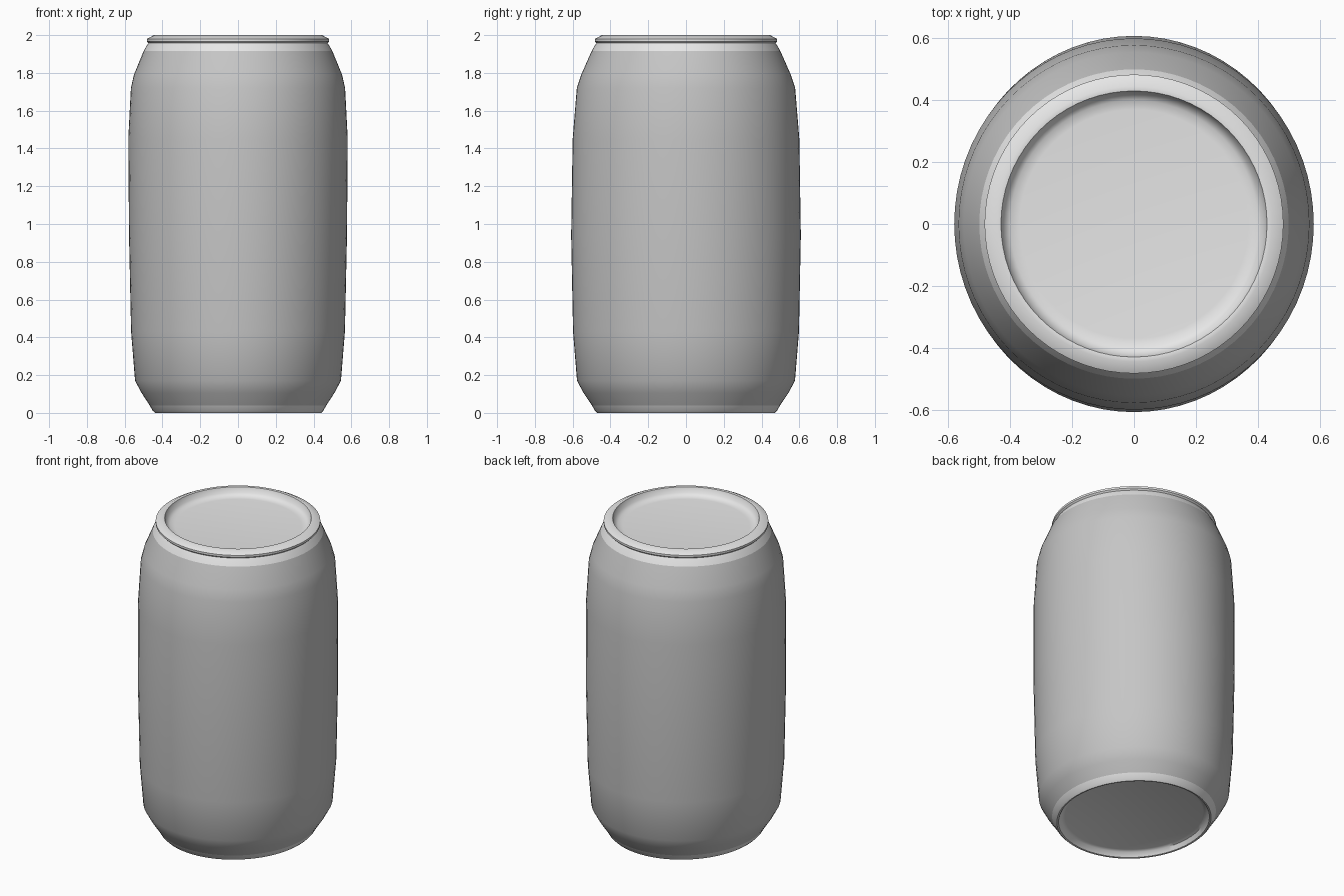
import bpy
import bmesh
import math

if "Cube" in bpy.data.objects:
    bpy.data.objects.remove(bpy.data.objects["Cube"])

SEGMENTS = 72


def make_material(name, grey):
    mat = bpy.data.materials.new(name)
    mat.diffuse_color = (grey, grey, grey, 1)
    mat.use_nodes = True
    mat.node_tree.nodes["Principled BSDF"].inputs["Base Color"].default_value = mat.diffuse_color
    return mat


def loft(name, rings, mat, cap_bottom=False, cap_top=False):
    """Skin a stack of elliptical rings given as (x radius, y radius, height)."""
    bm = bmesh.new()
    rows = []
    for rx, ry, z in rings:
        rows.append([bm.verts.new((rx * math.cos(a), ry * math.sin(a), z))
                     for a in (2 * math.pi * i / SEGMENTS for i in range(SEGMENTS))])
    for low, high in zip(rows, rows[1:]):
        for i in range(SEGMENTS):
            j = (i + 1) % SEGMENTS
            bm.faces.new((low[i], low[j], high[j], high[i]))
    if cap_bottom:
        bm.faces.new(rows[0][::-1])
    if cap_top:
        bm.faces.new(rows[-1])
    mesh = bpy.data.meshes.new(name)
    bm.to_mesh(mesh)
    bm.free()
    mesh.materials.append(mat)
    obj = bpy.data.objects.new(name, mesh)
    bpy.context.collection.objects.link(obj)
    bpy.ops.object.select_all(action='DESELECT')
    obj.select_set(True)
    bpy.context.view_layer.objects.active = obj
    bpy.ops.object.shade_smooth_by_angle(angle=math.radians(40))
    return obj


wall_grey = make_material("wall grey", 0.56)
light_metal = make_material("light metal", 0.8)

# Slightly oval side wall with tapered foot and shoulder
loft("can_wall", [
    (0.468, 0.498, 0.04),
    (0.51, 0.542, 0.105),
    (0.545, 0.577, 0.17),
    (0.566, 0.598, 0.43),
    (0.577, 0.608, 0.94),
    (0.581, 0.600, 1.45),
    (0.567, 0.578, 1.72),
    (0.551, 0.555, 1.79),
    (0.50, 0.50, 1.915),
], wall_grey)

# Lid: neck, rolled rim and recessed panel
loft("can_lid", [(r, r, z) for r, z in [
    (0.50, 1.915),
    (0.483, 1.945),
    (0.474, 1.958),
    (0.483, 1.967),
    (0.483, 1.98),
    (0.445, 2.0),
    (0.43, 1.998),
    (0.42, 1.965),
    (0.40, 1.95),
    (0.37, 1.947),
]], light_metal, cap_top=True)

# Base: recessed underside and standing ring
loft("can_base", [
    (0.395, 0.42, 0.035),
    (0.415, 0.44, 0.028),
    (0.43, 0.46, 0.002),
    (0.44, 0.47, 0.0),
    (0.452, 0.482, 0.012),
    (0.468, 0.498, 0.04),
], light_metal, cap_bottom=True)
